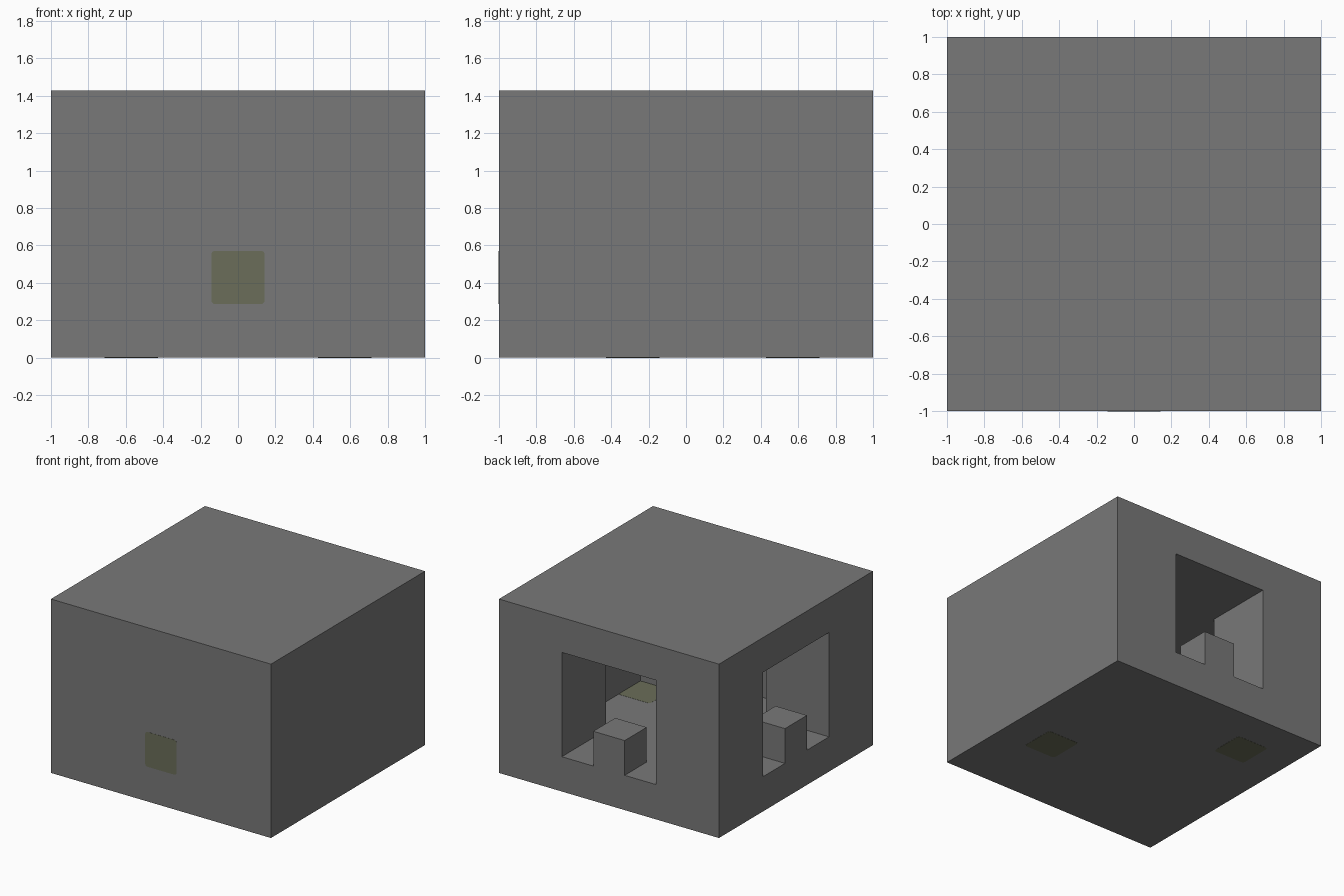
import bpy
import bmesh
from mathutils import Vector

U = 1 / 7          # module that every size is a multiple of

if "Cube" in bpy.data.objects:
    bpy.data.objects.remove(bpy.data.objects["Cube"], do_unlink=True)


def material(name, color):
    m = bpy.data.materials.new(name)
    m.use_nodes = True
    m.diffuse_color = color
    m.node_tree.nodes["Principled BSDF"].inputs["Base Color"].default_value = color
    return m


grey = material("stone_grey", (0.19, 0.19, 0.19, 1))
olive = material("olive_grey", (0.145, 0.155, 0.10, 1))


def box(name, low, high, mat, round_axis=None):
    """Box between two corners in modules; edges along round_axis are rounded."""
    low, high = Vector(low) * U, Vector(high) * U
    bm = bmesh.new()
    bmesh.ops.create_cube(bm, size=1)
    for v in bm.verts:
        v.co = (low + high) / 2 + v.co * (high - low)
    if round_axis is not None:
        edges = [e for e in bm.edges
                 if abs((e.verts[0].co - e.verts[1].co).normalized()[round_axis]) > 0.9]
        bmesh.ops.bevel(bm, geom=edges, offset=0.15 * U, segments=4,
                        profile=0.5, affect='EDGES')
    mesh = bpy.data.meshes.new(name)
    bm.to_mesh(mesh)
    bm.free()
    mesh.materials.append(mat)
    obj = bpy.data.objects.new(name, mesh)
    bpy.context.collection.objects.link(obj)
    return obj


# Solid shell, hollowed by two crossing corridors open at the back and one side
shell = box("shell", (-7, -7, 0), (7, 7, 10), grey)
cutters = [box("side_corridor_cutter", (-8, -3, 2), (5, 3, 8), grey),
           box("back_corridor_cutter", (-3, -5, 2), (3, 8, 8), grey)]
for cutter in cutters:
    cutter.hide_render = True
    mod = shell.modifiers.new(cutter.name, 'BOOLEAN')
    mod.operation = 'DIFFERENCE'
    mod.solver = 'EXACT'
    mod.object = cutter
evaluated = shell.evaluated_get(bpy.context.evaluated_depsgraph_get())
shell.data = bpy.data.meshes.new_from_object(evaluated)
shell.modifiers.clear()
for cutter in cutters:
    bpy.data.objects.remove(cutter, do_unlink=True)

# Blocks standing in the two doorways
box("back_door_block", (-1, 5, 2), (1, 7, 4), grey)
box("side_door_block", (-7, -1, 2), (-5, 1, 4), grey)

# Olive inlays that run through the wall and floor
E = 0.008
box("front_wall_inlay", (-1, -7 - E, 2), (1, -5 + E, 4), olive, 1)
box("floor_inlay_left", (3, -3, -E), (5, -1, 2 + E), olive, 2)
box("floor_inlay_right", (-5, 3, -E), (-3, 5, 2 - E), olive, 2)
